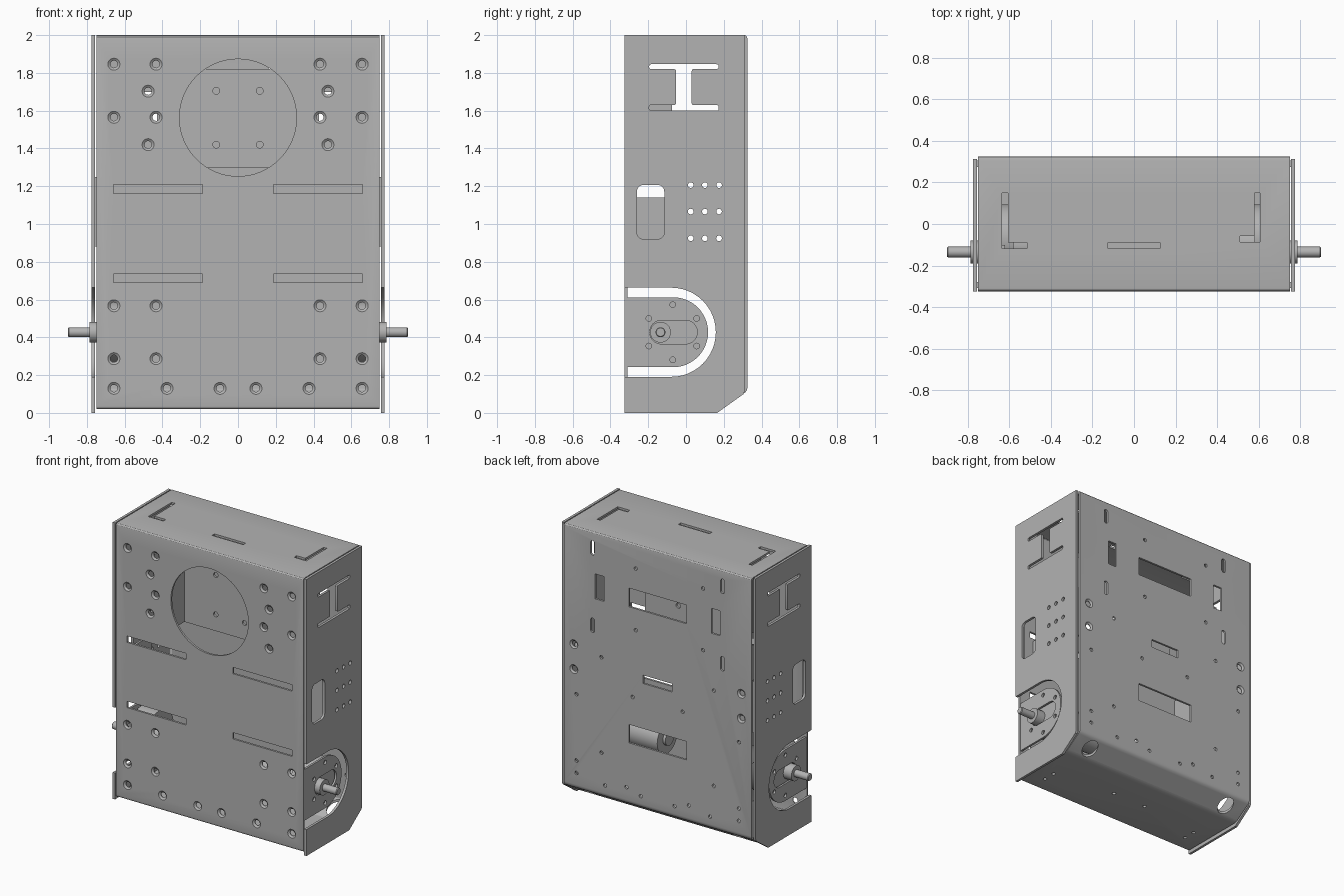
import bpy, bmesh, math
from mathutils import Vector

if "Cube" in bpy.data.objects:
    bpy.data.objects.remove(bpy.data.objects["Cube"], do_unlink=True)

grey = bpy.data.materials.new("sheet metal grey")
grey.use_nodes = True
grey.diffuse_color = (0.45, 0.45, 0.45, 1)
grey.node_tree.nodes["Principled BSDF"].inputs["Base Color"].default_value = (0.45, 0.45, 0.45, 1)


# ---- helpers: 2D outlines ----
def rect(a0, a1, b0, b1):
    return [(a0, b0), (a1, b0), (a1, b1), (a0, b1)]


def arc(ca, cb, r, start, end, n):
    angles = [math.radians(start + (end - start) * i / n) for i in range(n + 1)]
    return [(ca + r * math.cos(t), cb + r * math.sin(t)) for t in angles]


def rounded(a0, a1, b0, b1, r, n=6):
    return (arc(a1 - r, b1 - r, r, 0, 90, n) + arc(a0 + r, b1 - r, r, 90, 180, n)
            + arc(a0 + r, b0 + r, r, 180, 270, n) + arc(a1 - r, b0 + r, r, 270, 360, n))


def fillet(pts, r, n=3):
    out = []
    for i, p in enumerate(pts):
        p = Vector(p)
        a = (Vector(pts[i - 1]) - p).normalized()
        b = (Vector(pts[(i + 1) % len(pts)]) - p).normalized()
        for k in range(n + 1):
            t = k / n
            out.append(tuple(p + a * r * (1 - t) ** 2 + b * r * t ** 2))
    return out


# ---- helpers: solids ----
def place(axis, d, a, b):
    return {"x": (d, a, b), "y": (a, d, b), "z": (a, b, d)}[axis]


def loft(bm, rings):
    loops = [[bm.verts.new(p) for p in ring] for ring in rings]
    n = len(loops[0])
    faces = [bm.faces.new(loops[0]), bm.faces.new(loops[-1])]
    for lo, hi in zip(loops, loops[1:]):
        for i in range(n):
            j = (i + 1) % n
            faces.append(bm.faces.new((lo[i], lo[j], hi[j], hi[i])))
    bmesh.ops.recalc_face_normals(bm, faces=faces)


def prism(bm, axis, pts, d0, d1):
    loft(bm, [[place(axis, d, a, b) for a, b in pts] for d in (d0, d1)])


def drum(bm, axis, a, b, stations, n=24):
    loft(bm, [[place(axis, d, u, v) for u, v in arc(a, b, r, 0, 360, n)[:-1]]
              for d, r in stations])


def make(name, bm):
    mesh = bpy.data.meshes.new(name)
    bm.to_mesh(mesh)
    bm.free()
    ob = bpy.data.objects.new(name, mesh)
    bpy.context.collection.objects.link(ob)
    mesh.materials.append(grey)
    return ob


def cut(ob, bm):
    cutter = make("cutter", bm)
    cutter.hide_render = True
    mod = ob.modifiers.new("cut", "BOOLEAN")
    mod.operation, mod.solver, mod.object = "DIFFERENCE", "EXACT", cutter
    dg = bpy.context.evaluated_depsgraph_get()
    ob_mesh = bpy.data.meshes.new_from_object(ob.evaluated_get(dg))
    ob.modifiers.clear()
    ob.data = ob_mesh
    bpy.data.objects.remove(cutter, do_unlink=True)


def smooth(ob):
    bpy.ops.object.select_all(action="DESELECT")
    ob.select_set(True)
    bpy.context.view_layer.objects.active = ob
    bpy.ops.object.shade_smooth_by_angle(angle=math.radians(20))


# ---- folded body shell: front, top, back, chamfer and bottom ----
T = 0.015
bm = bmesh.new()
outer = [(-0.325, 0.02), (-0.325, 2), (0.325, 2), (0.325, 0.115), (0.18, 0.02)]
inner = [(-0.325 + T, 0.02 + T), (-0.325 + T, 2 - T), (0.325 - T, 2 - T),
         (0.325 - T, 0.123), (0.175, 0.02 + T)]
prism(bm, "x", fillet(outer, 0.02), -0.75, 0.75)
shell = make("body_shell", bm)
bm = bmesh.new()
prism(bm, "x", fillet(inner, 0.008), -0.8, 0.8)
cut(shell, bm)

bm = bmesh.new()
F0, F1, B0, B1 = -0.36, -0.29, 0.29, 0.36


def sunk_hole(x, z, side):
    face = 0.325 * side
    drum(bm, "y", x, z, [(face + 0.01 * side, 0.032), (face, 0.032),
                         (face - 0.01 * side, 0.019), (face - 0.035 * side, 0.019)], 20)


# front panel openings
drum(bm, "y", 0, 1.563, [(F0, 0.31), (F1, 0.31)], 64)
for s in (-1, 1):
    for x, z in [(.657, 1.846), (.434, 1.846), (.657, 1.565), (.434, 1.565), (.476, 1.703),
                 (.476, 1.42), (.657, .567), (.434, .567), (.657, .287), (.434, .287),
                 (.657, .13), (.376, .13), (.095, .13)]:
        sunk_hole(s * x, z, -1)
    for z in (0.69, 1.162):
        prism(bm, "y", rect(*sorted((s * 0.187, s * 0.66)), z, z + 0.046), F0, F1)

    # back panel openings
    for z in (0.966, 1.146):
        sunk_hole(s * 0.67, z, 1)
    prism(bm, "y", rect(*sorted((s * 0.43, s * 0.5)), 1.52, 1.70), B0, B1)
    for z in (1.27, 1.83):
        prism(bm, "y", rounded(s * 0.52 - 0.016, s * 0.52 + 0.016, z, z + 0.105, 0.0155), B0, B1)
    for x, z in [(.65, .79), (.65, .31), (.65, .22), (.45, 1.11), (.45, .42), (.2, .89),
                 (.42, .19), (.25, .225), (.135, .19)]:
        drum(bm, "y", s * x, z, [(B0, 0.013), (B1, 0.013)], 12)

    # chamfer hole and bottom holes
    drum(bm, "z", s * 0.6, 0.25, [(-0.05, 0.055), (0.14, 0.055)])
    for x, y in [(.62, -.2), (.62, -.11), (.135, -.05)]:
        drum(bm, "z", s * x, y, [(-0.02, 0.013), (0.06, 0.013)], 12)
for x in (0.175, -0.363):
    for z in (1.38, 1.825):
        drum(bm, "y", x, z, [(B0, 0.013), (B1, 0.013)], 12)
for w, z0, z1 in [(0.23, 1.535, 1.67), (0.115, 1.01, 1.07), (0.23, 0.55, 0.683)]:
    prism(bm, "y", rect(-w, w, z0, z1), B0, B1)

# top slots
prism(bm, "z", rect(-0.125, 0.125, -0.118, -0.09), 1.95, 2.05)
prism(bm, "z", [(-.636, .15), (-.636, -.118), (-.515, -.118), (-.515, -.09),
                (-.607, -.09), (-.607, .15)], 1.95, 2.05)
prism(bm, "z", [(.607, .15), (.607, -.087), (.51, -.087), (.51, -.058),
                (.58, -.058), (.58, .15)], 1.95, 2.05)
cut(shell, bm)
smooth(shell)


# ---- parts repeated on each side ----
def u_shape(front, centre, r):
    return [(front, 0.427 + r)] + arc(centre, 0.427, r, 90, -90, 24) + [(front, 0.427 - r)]


for s, side in ((1, "left"), (-1, "right")):
    # outer side plate
    bm = bmesh.new()
    prism(bm, "x", [(-.325, 0), (.165, 0), (.305, .1), (.312, .12), (.312, 2), (-.325, 2)],
          s * 0.757, s * 0.775)
    plate = make(side + "_side_plate", bm)
    bm = bmesh.new()
    P0, P1 = s * 0.72, s * 0.82
    prism(bm, "x", fillet([(-.195, 1.6), (.172, 1.6), (.172, 1.63), (.03, 1.63), (.03, 1.82),
                           (.172, 1.82), (.172, 1.846), (-.195, 1.846), (-.195, 1.82),
                           (-.053, 1.82), (-.053, 1.63), (-.195, 1.63)], 0.011), P0, P1)
    prism(bm, "x", rounded(-0.26, -0.115, 0.92, 1.207, 0.035), P0, P1)
    prism(bm, "x", u_shape(-0.4, -0.078, 0.236), P0, P1)
    for y in (0.025, 0.1, 0.175):
        for z in (0.924, 1.066, 1.206):
            drum(bm, "x", y, z, [(P0, 0.015), (P1, 0.015)], 16)
    cut(plate, bm)
    smooth(plate)

    # recessed motor plate with adjusting slot
    bm = bmesh.new()
    prism(bm, "x", u_shape(-0.309, -0.068, 0.185), s * 0.732, s * 0.747)
    mount = make(side + "_motor_plate", bm)
    bm = bmesh.new()
    prism(bm, "x", rounded(-0.192, 0.06, 0.365, 0.49, 0.062, 8), P0, P1)
    for y, z in arc(-0.07, 0.427, 0.146, 30, 330, 5):
        drum(bm, "x", y, z, [(P0, 0.015), (P1, 0.015)], 16)
    cut(mount, bm)
    smooth(mount)

    # motor, collar and shaft
    for name, y, stations in [
            ("gearbox", -0.07, [(0.58, 0.165), (0.722, 0.165)]),
            ("motor", -0.1, [(0.2, 0.05), (0.22, 0.05), (0.22, 0.115), (0.58, 0.115)]),
            ("shaft_collar", -0.135, [(0.715, 0.055), (0.787, 0.055)]),
            ("drive_shaft", -0.135, [(0.7, 0.026), (0.895, 0.026), (0.9, 0.022)])]:
        bm = bmesh.new()
        drum(bm, "x", y, 0.427, [(s * d, r) for d, r in stations], 32)
        smooth(make(side + "_" + name, bm))

    # inner bracket behind the side window, and spacer strips
    bm = bmesh.new()
    prism(bm, "z", rect(*sorted((s * 0.62, s * 0.635)), -0.31, -0.1), 0.88, 1.14)
    make(side + "_inner_bracket", bm)
    bm = bmesh.new()
    for y in (-0.309, 0.275):
        prism(bm, "z", rect(*sorted((s * 0.735, s * 0.758)), y, y + 0.03), 0.88, 1.25)
    make(side + "_spacer_strips", bm)

# ---- channel bracket behind the round opening ----
bm = bmesh.new()
W = 0.38
prism(bm, "z", [(-W, -.31), (-W, -.075), (W, -.075), (W, -.31), (W - T, -.31),
                (W - T, -.09), (T - W, -.09), (T - W, -.31)], 1.30, 1.82)
channel = make("channel_bracket", bm)
bm = bmesh.new()
for x in (-0.115, 0.115):
    for z in (1.42, 1.705):
        drum(bm, "y", x, z, [(-0.12, 0.018), (-0.04, 0.018)], 16)
cut(channel, bm)
smooth(channel)
